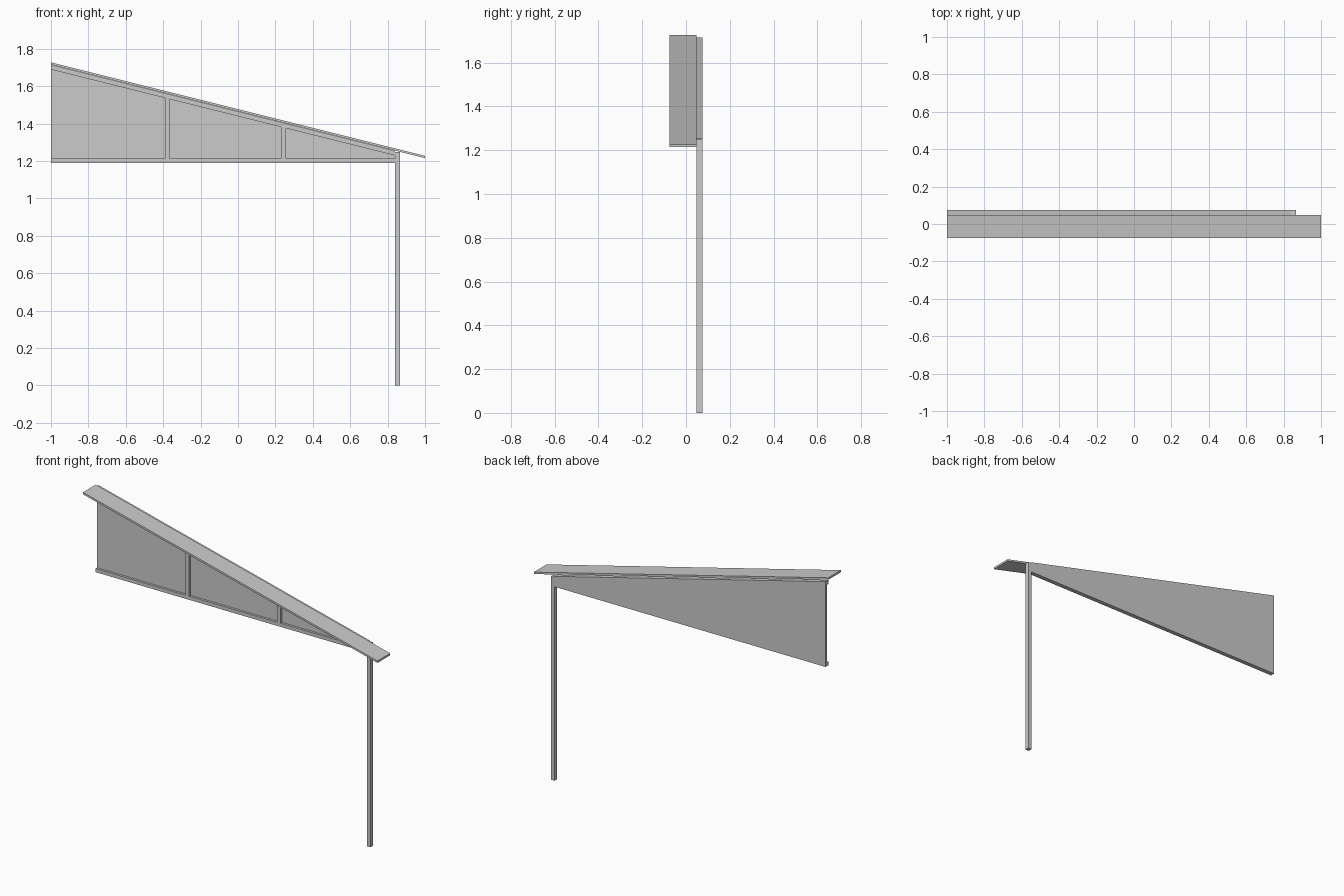
import bpy, bmesh

if "Cube" in bpy.data.objects:
    bpy.data.objects.remove(bpy.data.objects["Cube"])

SLOPE = -0.25

def top(x):
    # underside line of the sloping cap
    return 1.714 + SLOPE * (x + 1)

def prism(name, profile, y0, y1):
    # extrude an x-z outline along y
    bm = bmesh.new()
    face = bm.faces.new([bm.verts.new((x, y0, z)) for x, z in profile])
    ext = bmesh.ops.extrude_face_region(bm, geom=[face])
    verts = [v for v in ext["geom"] if isinstance(v, bmesh.types.BMVert)]
    bmesh.ops.translate(bm, verts=verts, vec=(0, y1 - y0, 0))
    bmesh.ops.recalc_face_normals(bm, faces=bm.faces)
    me = bpy.data.meshes.new(name)
    bm.to_mesh(me)
    bm.free()
    ob = bpy.data.objects.new(name, me)
    bpy.context.collection.objects.link(ob)
    return ob

L, R, END = -1.0, 0.84, 0.865     # wall start, wall end, outer post face
FRONT, BACK, SKIN = 0.048, 0.075, 0.062
BASE, W = 1.19, 0.025

# sloping cap board
prism("sloping_cap", [(-1, 1.715), (1, 1.215), (1, 1.227), (-1, 1.727)], -0.075, FRONT)

# thin wall panel behind the framing
prism("wall_panel", [(L, BASE), (R, BASE), (R, top(R)), (L, top(L))], SKIN, BACK)

# bottom and top rails
prism("bottom_rail", [(L, BASE), (R, BASE), (R, BASE + W - 0.003), (L, BASE + W - 0.003)], FRONT, SKIN)
prism("top_rail", [(L, top(L) - W), (R, top(R) - W), (R, top(R)), (L, top(L))], FRONT, SKIN)

# intermediate studs at the thirds
for i in (1, 2):
    x = L + (END - L) * i / 3
    a, b = x - W / 2, x + W / 2
    z0 = BASE + W - 0.003
    prism(f"stud_{i}", [(a, z0), (b, z0), (b, top(b) - W), (a, top(a) - W)], FRONT, SKIN)

# corner post down to the ground
prism("corner_post", [(R, 0), (END, 0), (END, 1.248), (R, 1.248)], FRONT + 0.001, BACK)
